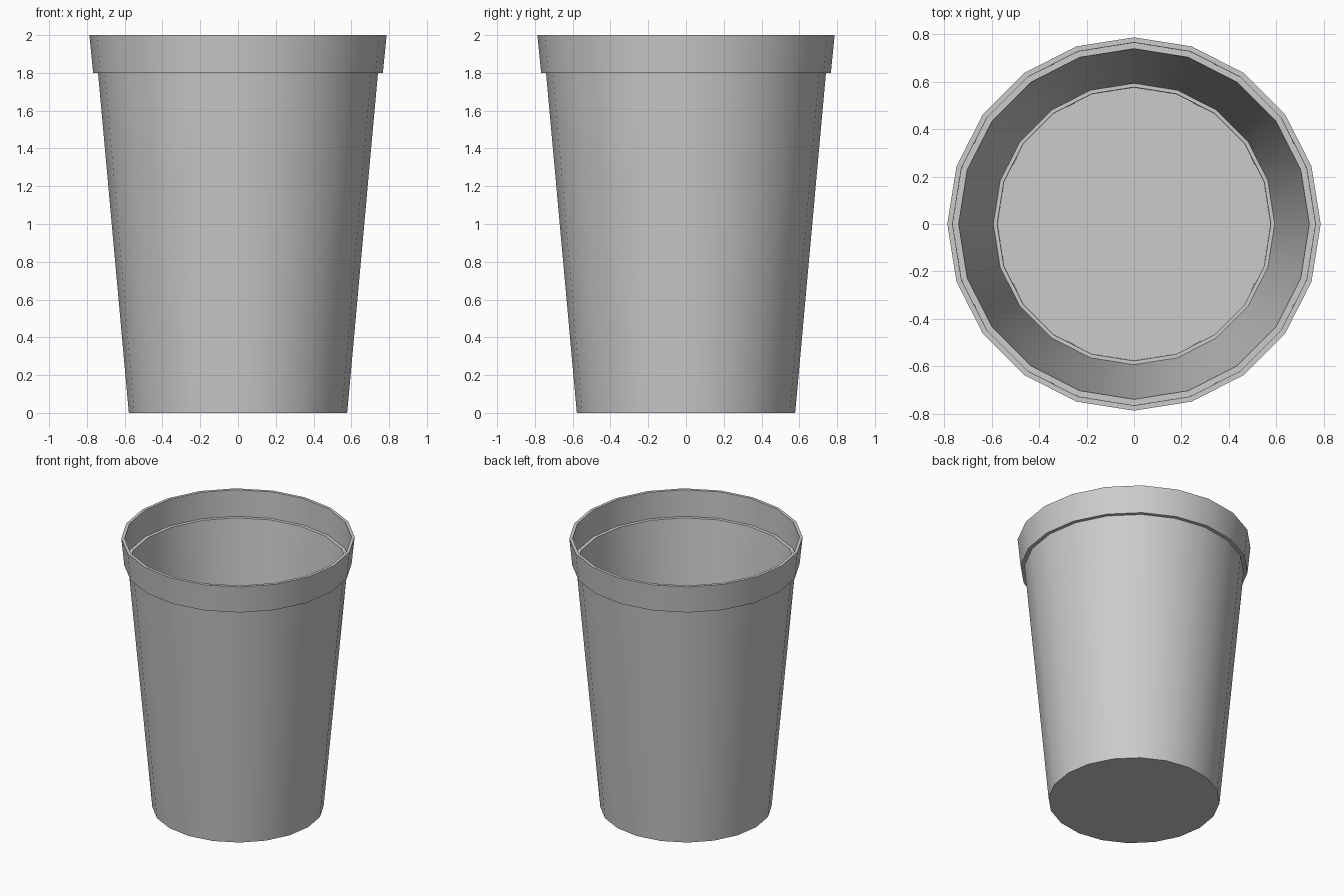
import bpy, bmesh, math

if "Cube" in bpy.data.objects:
    bpy.data.objects.remove(bpy.data.objects["Cube"])

SIDES = 20

# Closed profile (radius, height): outer base, wall, lip, then back down inside
profile = [
    (0.578, 0.0), (0.741, 1.80), (0.767, 1.80), (0.787, 2.0),
    (0.765, 2.0), (0.764, 1.803), (0.739, 1.803),
    (0.593, 0.20), (0.577, 0.20), (0.575, 0.01),
]

# Tapered cup, revolved with flat caps for the base and the inside floor
bm = bmesh.new()
rings = []
for r, z in profile:
    rings.append([bm.verts.new((r * math.cos(2 * math.pi * i / SIDES),
                                r * math.sin(2 * math.pi * i / SIDES), z))
                  for i in range(SIDES)])
for a, b in zip(rings, rings[1:]):
    for i in range(SIDES):
        j = (i + 1) % SIDES
        bm.faces.new((a[i], a[j], b[j], b[i]))
bm.faces.new(list(reversed(rings[0])))
bm.faces.new(rings[-1])
bmesh.ops.recalc_face_normals(bm, faces=bm.faces[:])

mesh = bpy.data.meshes.new("cup")
bm.to_mesh(mesh)
bm.free()
cup = bpy.data.objects.new("cup", mesh)
bpy.context.collection.objects.link(cup)

# Smooth walls with crisp rim and base edges
bpy.context.view_layer.objects.active = cup
cup.select_set(True)
bpy.ops.object.shade_smooth_by_angle(angle=math.radians(30))
